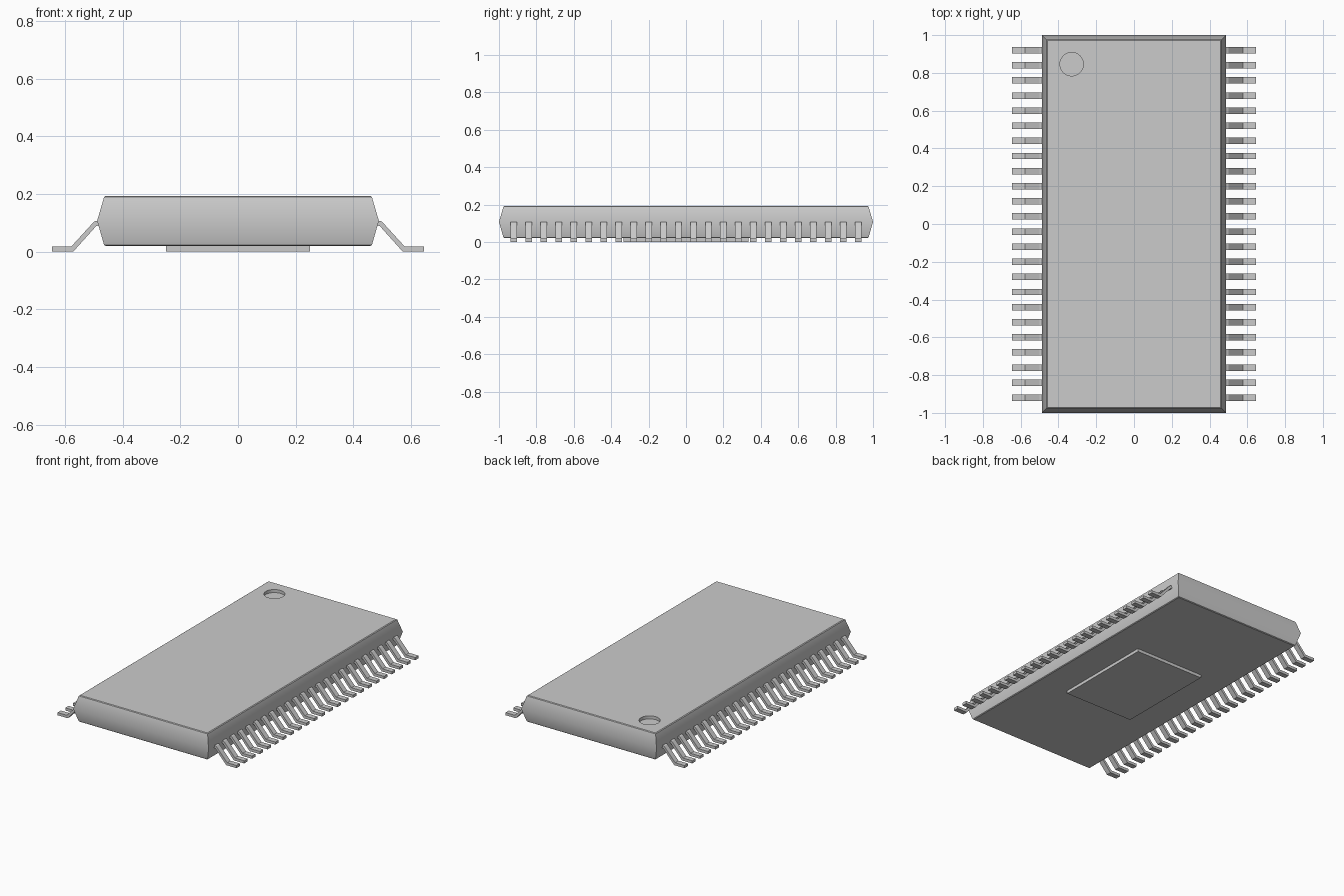
import bpy, bmesh, math

default = bpy.data.objects.get("Cube")
if default:
    bpy.data.objects.remove(default, do_unlink=True)

grey = bpy.data.materials.new("light_grey")
grey.use_nodes = True
grey.diffuse_color = (0.6, 0.6, 0.6, 1)
grey.node_tree.nodes["Principled BSDF"].inputs["Base Color"].default_value = (0.6, 0.6, 0.6, 1)


def add_object(name, bm):
    bmesh.ops.recalc_face_normals(bm, faces=bm.faces)
    mesh = bpy.data.meshes.new(name)
    bm.to_mesh(mesh)
    bm.free()
    mesh.materials.append(grey)
    obj = bpy.data.objects.new(name, mesh)
    bpy.context.collection.objects.link(obj)
    return obj


def activate(obj):
    bpy.ops.object.select_all(action='DESELECT')
    obj.select_set(True)
    bpy.context.view_layer.objects.active = obj


# Package body: stacked rectangles, widest at the belt
BOTTOM, BELT, TOP = 0.02, 0.107, 0.193
bm = bmesh.new()
rings = []
for half_x, half_y, z in ((0.463, 0.975, BOTTOM), (0.488, 1.0, BELT), (0.463, 0.975, TOP)):
    rings.append([bm.verts.new((sx * half_x, sy * half_y, z))
                  for sx, sy in ((-1, -1), (1, -1), (1, 1), (-1, 1))])
for low, high in zip(rings, rings[1:]):
    for i in range(4):
        j = (i + 1) % 4
        bm.faces.new((low[i], low[j], high[j], high[i]))
bm.faces.new(rings[0][::-1])
bm.faces.new(rings[-1])

# Slightly eased top and bottom rims
rims = [e for e in bm.edges
        if abs(e.verts[0].co.z - e.verts[1].co.z) < 1e-5
        and abs(e.verts[0].co.z - BELT) > 0.01]
bmesh.ops.bevel(bm, geom=rims, offset=0.004, segments=1, affect='EDGES')
body = add_object("package_body", bm)

# Round orientation dimple sunk into the top
bpy.ops.mesh.primitive_cylinder_add(vertices=48, radius=0.062, depth=0.04,
                                    location=(-0.33, 0.846, TOP))
cutter = bpy.context.object
cutter.name = "dimple_cutter"
cutter.hide_render = True
cutter.data.materials.append(grey)
activate(body)
cut = body.modifiers.new("dimple", 'BOOLEAN')
cut.operation = 'DIFFERENCE'
cut.solver = 'EXACT'
cut.object = cutter
bpy.ops.object.modifier_apply(modifier=cut.name)
bpy.data.objects.remove(cutter, do_unlink=True)
activate(body)
bpy.ops.object.shade_smooth_by_angle(angle=math.radians(35))

# Thermal pad under the body
bm = bmesh.new()
bmesh.ops.create_cube(bm, size=1)
bmesh.ops.scale(bm, vec=(0.5, 0.67, 0.024), verts=bm.verts)
bmesh.ops.translate(bm, vec=(0, 0, 0.012), verts=bm.verts)
add_object("thermal_pad", bm)

# Gull-wing leads: one bent strip profile repeated along both sides
PINS, PITCH, WIDTH = 24, 0.08, 0.034
PROFILE = [(0.46, 0.107), (0.492, 0.107), (0.499, 0.104), (0.578, 0.0175), (0.645, 0.0175),
           (0.645, 0), (0.571, 0), (0.492, 0.088), (0.486, 0.09), (0.46, 0.09)]


def add_leads(name, side):
    bm = bmesh.new()
    for pin in range(PINS):
        y = (pin - (PINS - 1) / 2) * PITCH
        strip = bm.faces.new([bm.verts.new((side * x, y - WIDTH / 2, z)) for x, z in PROFILE])
        swept = bmesh.ops.extrude_face_region(bm, geom=[strip], use_keep_orig=True)["geom"]
        moved = [v for v in swept if isinstance(v, bmesh.types.BMVert)]
        bmesh.ops.translate(bm, vec=(0, WIDTH, 0), verts=moved)
    add_object(name, bm)


add_leads("left_leads", 1)
add_leads("right_leads", -1)
